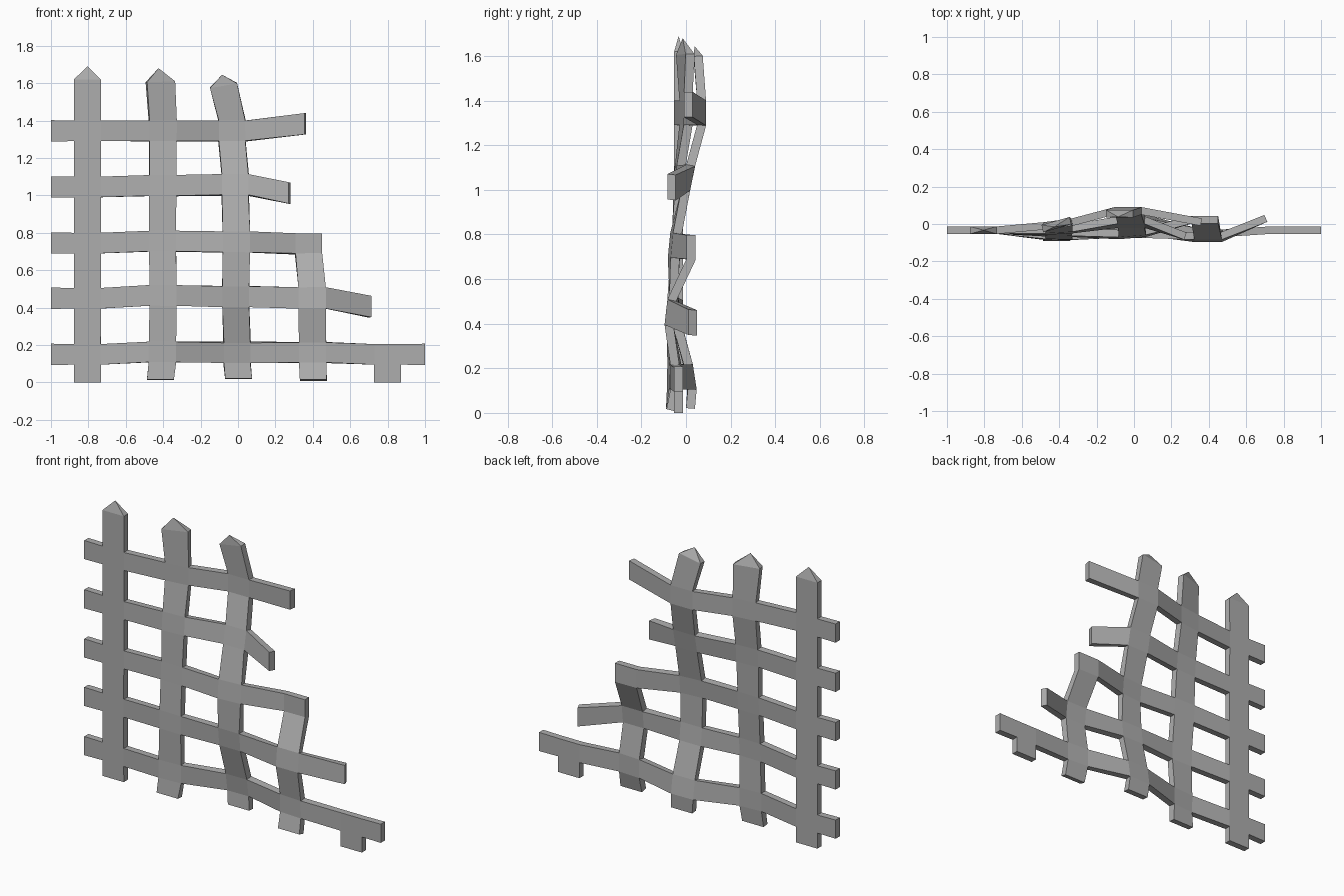
import bpy, bmesh
from mathutils import Vector

cube = bpy.data.objects.get("Cube")
if cube:
    bpy.data.objects.remove(cube)

HALF_W, HALF_H, HALF_T = 0.072, 0.055, 0.02
FLAT = -0.033

# Centre of every crossing, one column per post, bottom to top
posts = [
    [(-.805, FLAT, z) for z in (.15, .45, .745, 1.045, 1.345)],
    [(-.405, -.06, .163), (-.4, -.063, .465), (-.403, -.045, .755),
     (-.403, -.03, 1.052), (-.403, 0, 1.345)],
    [(-.005, .018, .16), (-.012, -.048, .46), (-.01, -.05, .75),
     (-.015, .01, 1.055), (-.032, .07, 1.345)],
    [(.4, -.045, .16), (.395, -.07, .45), (.378, .022, .742)],
    [(.8, FLAT, .15)],
]
nodes = {(c, r): Vector(p) for c, col in enumerate(posts) for r, p in enumerate(col)}

# Post feet, post shoulders and rail ends
feet = [(-.805, FLAT, 0), (-.415, -.07, .015), (.003, .02, .02),
        (.403, -.068, .012), (.8, FLAT, 0)]
shoulders = [((-.877, FLAT, 1.62), (-.733, FLAT, 1.62)),
             ((-.49, -.025, 1.605), (-.34, .018, 1.61)),
             ((-.15, .055, 1.575), (-.005, .055, 1.6))]
tips = [(-.805, FLAT, 1.69), (-.425, -.015, 1.68), (-.085, .038, 1.645)]
rail_ends = {0: (4, (1, FLAT, .15)), 1: (3, (.705, .03, .405)),
             3: (2, (.275, -.065, 1.012)), 4: (2, (.36, .01, 1.383))}

bm = bmesh.new()
faces = []


def vert(p):
    return bm.verts.new(p)


def face(*vs):
    faces.append(bm.faces.new(vs))


def slope(a, b, axis):
    """Bend at a crossing, taken from its two neighbours."""
    if a is None or b is None:
        return 0
    return (b.y - a.y) / (b[axis] - a[axis])


# Crossings, each a quad tilted along its post and rail
corners = {}
for (c, r), p in nodes.items():
    below = nodes.get((c, r - 1)) or Vector(feet[c])
    sx = slope(nodes.get((c - 1, r)), nodes.get((c + 1, r)), 0)
    sz = slope(below, nodes.get((c, r + 1)), 2)
    if c in (0, 4):
        sx = sz = 0
    quad = []
    for i, k in ((-1, -1), (1, -1), (1, 1), (-1, 1)):
        dx, dz = i * HALF_W, k * HALF_H
        quad.append(vert(p + Vector((dx, dx * sx + dz * sz, dz))))
    corners[c, r] = quad
    face(*quad)

# Spans between crossings
for (c, r), (bl, br, tr, tl) in corners.items():
    right, above = corners.get((c + 1, r)), corners.get((c, r + 1))
    if right:
        face(br, right[0], right[3], tr)
    if above:
        face(tl, tr, above[1], above[0])

# Feet
for c, p in enumerate(feet):
    side = Vector((HALF_W, 0, 0))
    bl, br = corners[c, 0][:2]
    face(vert(Vector(p) - side), vert(Vector(p) + side), br, bl)

# Upper post ends, remembered so they can be pointed
tip_of = {}
for c, (a, b) in enumerate(shoulders):
    tr, tl = corners[c, 4][2:]
    left, right = vert(a), vert(b)
    face(tl, tr, right, left)
    tip_of[frozenset((left, right))] = vert(tips[c])

# Rail ends
rise = Vector((0, 0, HALF_H + .002))
for r in range(5):
    bl, _, _, tl = corners[0, r]
    p = Vector((-1, FLAT, nodes[0, r].z))
    face(vert(p - rise), bl, tl, vert(p + rise))
    if r in rail_ends:
        c, p = rail_ends[r]
        _, br, tr, _ = corners[c, r]
        face(br, vert(Vector(p) - rise), vert(Vector(p) + rise), tr)

# Thicken the sheet, closing post tops with pyramid points
bm.normal_update()
rim = [e for e in bm.edges if e.is_boundary]
sheet = {v for f in faces for v in f.verts}
back = {}
for v in sheet:
    offset = v.normal * HALF_T
    back[v] = vert(v.co - offset)
    v.co += offset
for f in faces:
    bm.faces.new([back[v] for v in reversed(f.verts)])
for e in rim:
    a, b = e.verts
    loop = [a, b, back[b], back[a]]
    tip = tip_of.get(frozenset((a, b)))
    if tip:
        for i in range(4):
            bm.faces.new((loop[i], loop[(i + 1) % 4], tip))
    else:
        bm.faces.new(loop)
bmesh.ops.recalc_face_normals(bm, faces=bm.faces[:])

mesh = bpy.data.meshes.new("broken_lattice_fence")
bm.to_mesh(mesh)
bm.free()

grey = bpy.data.materials.new("plain grey")
grey.use_nodes = True
colour = (.42, .42, .42, 1)
grey.diffuse_color = colour
grey.node_tree.nodes["Principled BSDF"].inputs["Base Color"].default_value = colour
mesh.materials.append(grey)

fence = bpy.data.objects.new("broken_lattice_fence", mesh)
bpy.context.collection.objects.link(fence)
